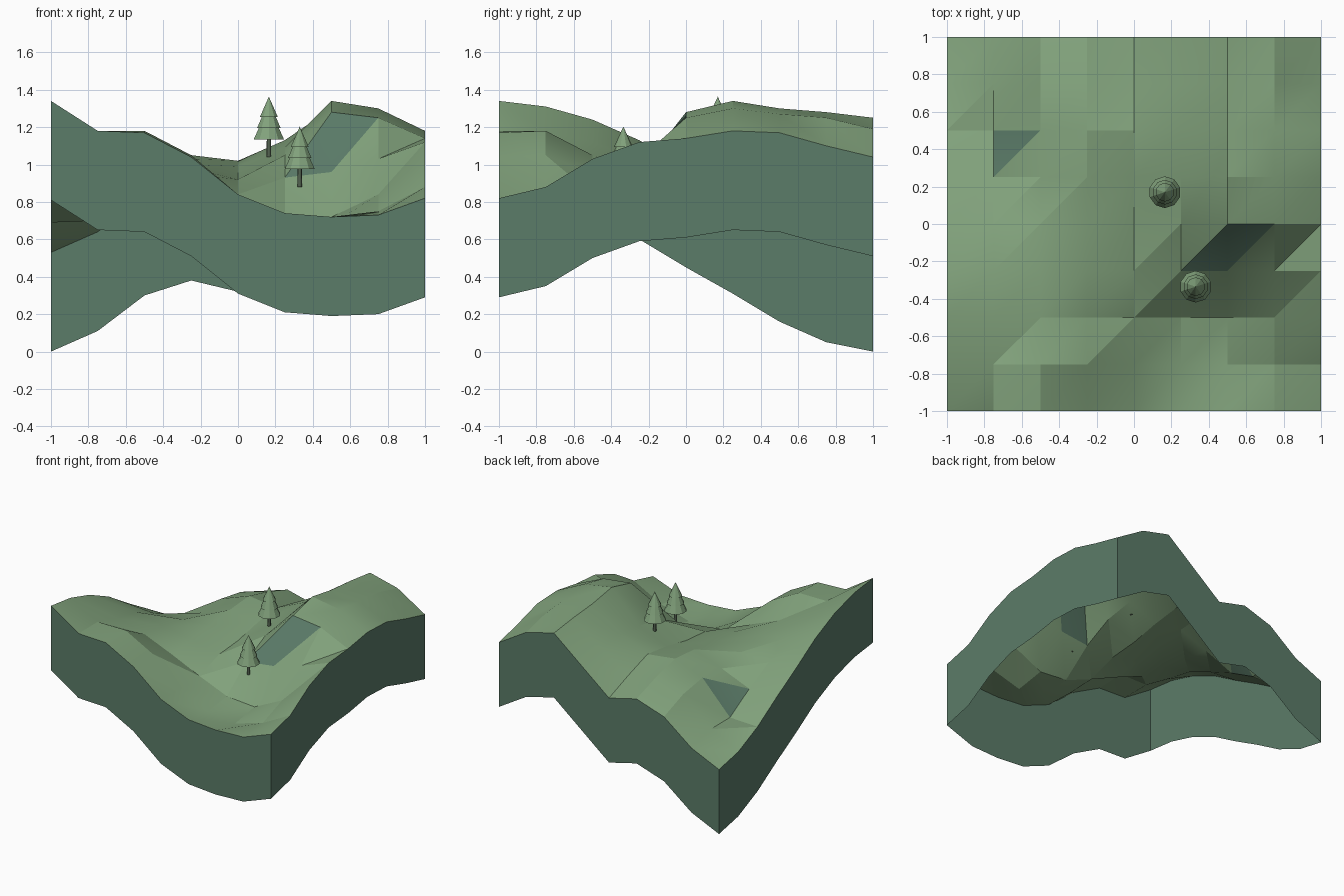
import bpy
import bmesh
import math

cube = bpy.data.objects.get("Cube")
if cube:
    bpy.data.objects.remove(cube, do_unlink=True)


def make_material(name, color):
    mat = bpy.data.materials.new(name)
    mat.use_nodes = True
    mat.diffuse_color = (*color, 1)
    for node in mat.node_tree.nodes:
        if node.type == 'BSDF_PRINCIPLED':
            node.inputs["Base Color"].default_value = (*color, 1)
    return mat


grass = make_material("grass_green", (0.22, 0.36, 0.20))
rock = make_material("rock_teal", (0.105, 0.20, 0.14))
bark = make_material("dark_bark", (0.085, 0.12, 0.08))


def finish(bm, name, materials, angle):
    """Turn a bmesh into an object, smooth except at sharp edges."""
    bm.normal_update()
    for face in bm.faces:
        face.smooth = True
    for edge in bm.edges:
        if edge.calc_face_angle(math.pi) > math.radians(angle):
            edge.smooth = False
    mesh = bpy.data.meshes.new(name)
    bm.to_mesh(mesh)
    bm.free()
    for mat in materials:
        mesh.materials.append(mat)
    obj = bpy.data.objects.new(name, mesh)
    bpy.context.collection.objects.link(obj)
    return obj


# Ground heights in centimetres, rows from front to back
HEIGHTS = [
    [134, 118, 117, 104, 84, 74, 72, 73, 82],
    [131, 118, 118, 105, 83, 71, 68, 75, 88],
    [124, 112, 105, 95, 84, 74, 72, 84, 103],
    [113, 107, 102, 98, 92, 93, 96, 103, 112],
    [98, 96, 98, 100, 94, 105, 128, 125, 114],
    [84, 84, 94, 103, 99, 109, 134, 130, 118],
    [69, 70, 96, 105, 102, 113, 130, 127, 117],
    [58, 70, 92, 99, 94, 110, 128, 125, 110],
    [53, 64, 83, 91, 85, 105, 125, 119, 104],
]
LAST = len(HEIGHTS) - 1
THICKNESS = 0.53


def ground_point(i, j):
    return (2 * i / LAST - 1, 2 * j / LAST - 1, HEIGHTS[j][i] / 100)


# Ground surface: grid cells split along one diagonal, steep faces are rock
bm = bmesh.new()
grid = [[bm.verts.new(ground_point(i, j)) for i in range(LAST + 1)]
        for j in range(LAST + 1)]
for j in range(LAST):
    for i in range(LAST):
        a, b = grid[j][i], grid[j][i + 1]
        c, d = grid[j + 1][i + 1], grid[j + 1][i]
        bm.faces.new((a, b, c))
        bm.faces.new((a, c, d))
bm.normal_update()
for face in bm.faces:
    face.material_index = int(face.normal.z < 0.672)
finish(bm, "ground_surface", [grass, rock], 20)

# Side walls follow the ground outline, open underneath
sides = {
    "front_wall": [(k, 0) for k in range(LAST + 1)],
    "left_wall": [(LAST, k) for k in range(LAST + 1)],
    "back_wall": [(LAST - k, LAST) for k in range(LAST + 1)],
    "right_wall": [(0, LAST - k) for k in range(LAST + 1)],
}
for name, path in sides.items():
    bm = bmesh.new()
    top = [bm.verts.new(ground_point(i, j)) for i, j in path]
    low = [bm.verts.new((v.co.x, v.co.y, v.co.z - THICKNESS)) for v in top]
    for k in range(LAST):
        bm.faces.new((low[k], low[k + 1], top[k + 1], top[k]))
    finish(bm, name, [rock], 30)


def cone(bm, x, y, z, height, r_low, r_top, sides):
    made = bmesh.ops.create_cone(bm, cap_ends=True, segments=sides,
                                 radius1=r_low, radius2=r_top, depth=height)
    bmesh.ops.translate(bm, verts=made["verts"], vec=(x, y, z + height / 2))


def tree(label, x, y, z):
    # Trunk
    bm = bmesh.new()
    cone(bm, x, y, z, 0.12, 0.012, 0.011, 8)
    finish(bm, label + "_trunk", [bark], 50)
    # Three stacked foliage tiers: bottom, height, lower and upper radius
    bm = bmesh.new()
    for base, height, r_low, r_top in ((0.095, 0.09, 0.085, 0.042),
                                       (0.155, 0.08, 0.066, 0.03),
                                       (0.215, 0.108, 0.05, 0)):
        cone(bm, x, y, z + base, height, r_low, r_top, 10)
    finish(bm, label + "_foliage", [grass], 30)


tree("back_tree", 0.165, 0.17, 1.04)
tree("front_tree", 0.33, -0.335, 0.88)
